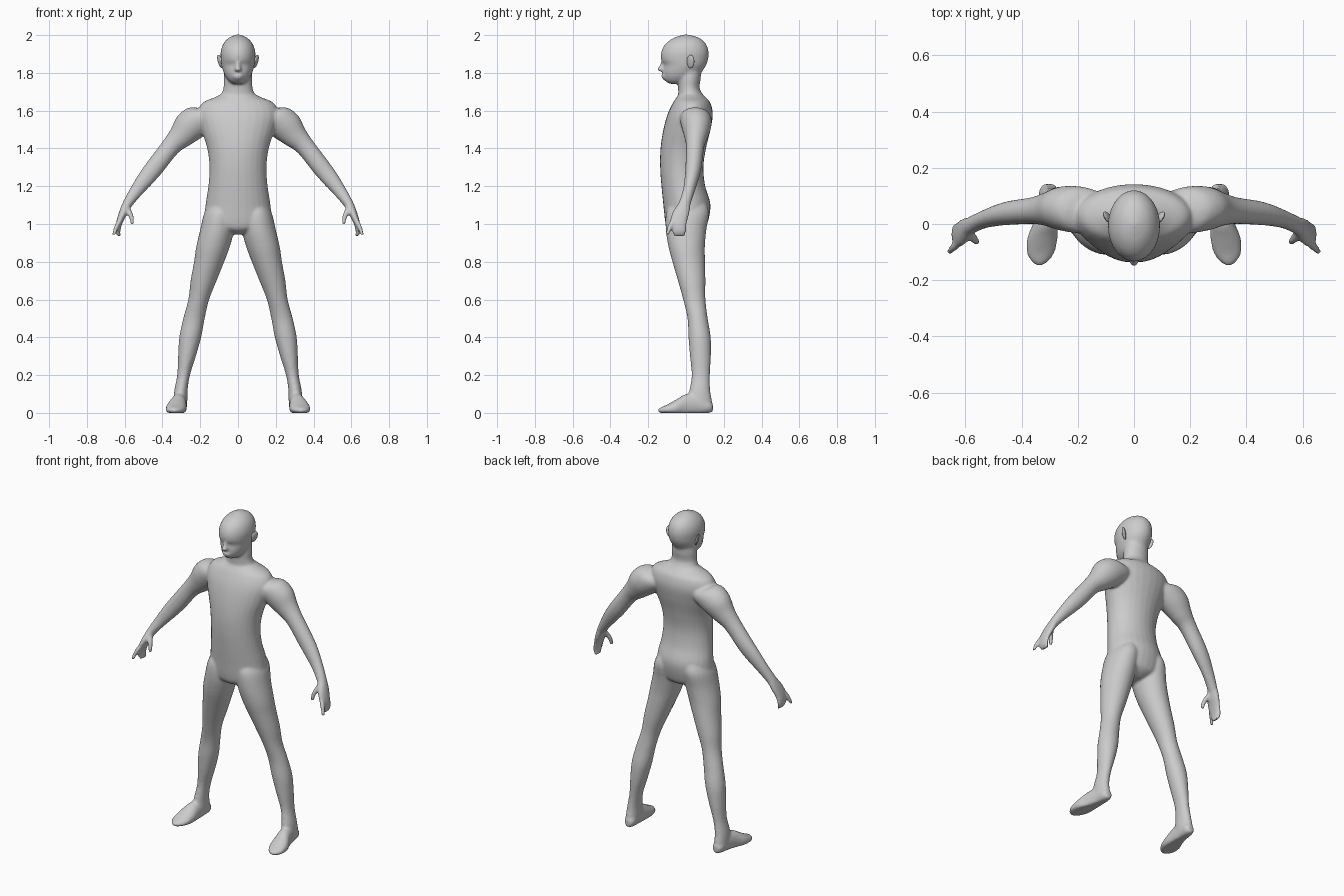
import bpy, bmesh, math
from mathutils import Vector

X, Y, Z = Vector((1, 0, 0)), Vector((0, 1, 0)), Vector((0, 0, 1))

skin = bpy.data.materials.new("plain grey")
skin.diffuse_color = (0.6, 0.6, 0.6, 1)


def smooth_rows(rows, steps=4):
    """Catmull-Rom resampling of a list of cross-sections."""
    out = []
    for i in range(len(rows) - 1):
        p0, p1, p2 = rows[max(i - 1, 0)], rows[i], rows[i + 1]
        p3 = rows[min(i + 2, len(rows) - 1)]
        for k in range(steps):
            t = k / steps
            out.append([0.5 * (2 * b + (c - a) * t + (2 * a - 5 * b + 4 * c - d) * t * t
                               + (3 * b - a - 3 * c + d) * t ** 3)
                        for a, b, c, d in zip(p0, p1, p2, p3)])
    return out + [list(rows[-1])]


def loft(bm, rows, u, v, side=1, n=28):
    """Closed tube through rows (x, y, z, radius along u, radius along v)."""
    rings = []
    for x, y, z, a, b in smooth_rows(rows):
        ring = []
        for k in range(n):
            t = math.tau * k / n
            p = Vector((x, y, z)) + u * (a * math.cos(t)) + v * (b * math.sin(t))
            ring.append(bm.verts.new((p.x * side, p.y, max(p.z, 0))))
        rings.append(ring)
    for r, s in zip(rings, rings[1:]):
        for k in range(n):
            bm.faces.new((r[k], r[(k + 1) % n], s[(k + 1) % n], s[k]))
    bm.faces.new(rings[0][::-1])
    bm.faces.new(rings[-1])


def upright(rows):
    """(x, z, front y, back y, half width) to loft rows."""
    return [(x, (f + b) / 2, z, w, (b - f) / 2) for x, z, f, b, w in rows]


torso = upright([
    (0, 0.945, -0.05, 0.05, 0.03), (0, 0.965, -0.09, 0.09, 0.10),
    (0, 1.00, -0.108, 0.113, 0.175), (0, 1.10, -0.12, 0.13, 0.172),
    (0, 1.20, -0.13, 0.102, 0.157), (0, 1.30, -0.137, 0.092, 0.151),
    (0, 1.40, -0.135, 0.106, 0.163), (0, 1.50, -0.12, 0.13, 0.195),
    (0, 1.58, -0.098, 0.142, 0.215), (0, 1.64, -0.07, 0.13, 0.19),
    (0, 1.67, -0.05, 0.105, 0.125), (0, 1.69, -0.035, 0.085, 0.085)])
neck = upright([
    (0, 1.62, -0.05, 0.10, 0.10), (0, 1.68, -0.042, 0.09, 0.09),
    (0, 1.72, -0.042, 0.072, 0.077), (0, 1.77, -0.045, 0.078, 0.076),
    (0, 1.82, -0.04, 0.08, 0.07)])
head = upright([
    (0, 1.742, -0.085, 0.0, 0.025), (0, 1.755, -0.108, 0.03, 0.046),
    (0, 1.78, -0.12, 0.066, 0.066), (0, 1.81, -0.122, 0.088, 0.079),
    (0, 1.842, -0.119, 0.107, 0.088), (0, 1.87, -0.132, 0.117, 0.091),
    (0, 1.91, -0.131, 0.12, 0.092), (0, 1.95, -0.112, 0.108, 0.08),
    (0, 1.98, -0.075, 0.079, 0.056), (0, 1.996, -0.035, 0.04, 0.028),
    (0, 2.003, -0.006, 0.008, 0.007)])
nose = upright([
    (0, 1.865, -0.132, -0.10, 0.009), (0, 1.84, -0.139, -0.10, 0.012),
    (0, 1.82, -0.153, -0.10, 0.018), (0, 1.808, -0.142, -0.10, 0.016)])
mouth = upright([
    (0, 1.80, -0.122, -0.08, 0.02), (0, 1.787, -0.132, -0.08, 0.03),
    (0, 1.772, -0.127, -0.08, 0.028), (0, 1.76, -0.115, -0.08, 0.02)])
leg = upright([
    (0.09, 1.12, -0.07, 0.10, 0.05), (0.098, 1.06, -0.105, 0.122, 0.08),
    (0.11, 0.97, -0.107, 0.108, 0.09), (0.132, 0.88, -0.093, 0.10, 0.089),
    (0.153, 0.80, -0.072, 0.101, 0.08), (0.182, 0.70, -0.043, 0.103, 0.069),
    (0.208, 0.60, -0.015, 0.103, 0.055), (0.233, 0.50, 0.008, 0.115, 0.057),
    (0.253, 0.40, 0.013, 0.131, 0.058), (0.27, 0.30, 0.021, 0.132, 0.047),
    (0.288, 0.20, 0.03, 0.126, 0.034), (0.302, 0.12, 0.018, 0.128, 0.035),
    (0.305, 0.06, 0.01, 0.138, 0.037), (0.306, 0.02, 0.02, 0.135, 0.033)])
foot = [(0.303, 0.142, 0.028, 0.018, 0.022), (0.304, 0.12, 0.035, 0.033, 0.037),
        (0.308, 0.06, 0.045, 0.037, 0.06), (0.316, 0.0, 0.038, 0.044, 0.062),
        (0.326, -0.05, 0.026, 0.054, 0.046), (0.332, -0.10, 0.018, 0.05, 0.026),
        (0.335, -0.13, 0.014, 0.033, 0.017), (0.336, -0.147, 0.012, 0.012, 0.01)]
arm = [(0.13, 0.045, 1.57, 0.06, 0.07), (0.19, 0.05, 1.56, 0.088, 0.083),
       (0.252, 0.055, 1.518, 0.087, 0.079), (0.305, 0.053, 1.46, 0.066, 0.061),
       (0.357, 0.048, 1.408, 0.051, 0.048), (0.437, 0.04, 1.305, 0.049, 0.043),
       (0.485, 0.031, 1.245, 0.045, 0.038), (0.535, 0.016, 1.18, 0.036, 0.032),
       (0.577, -0.003, 1.12, 0.028, 0.032), (0.595, -0.014, 1.09, 0.024, 0.034)]
hand = [(0.583, -0.006, 1.115, 0.025, 0.03), (0.605, -0.025, 1.065, 0.023, 0.045),
        (0.624, -0.038, 1.02, 0.018, 0.046), (0.634, -0.038, 0.985, 0.015, 0.04),
        (0.636, -0.036, 0.955, 0.013, 0.036), (0.628, -0.034, 0.934, 0.011, 0.03)]
finger = [(0.615, -0.06, 1.04, 0.014, 0.014), (0.637, -0.08, 1.00, 0.014, 0.014),
          (0.651, -0.092, 0.965, 0.012, 0.012), (0.657, -0.10, 0.94, 0.01, 0.009)]
thumb = [(0.588, -0.025, 1.09, 0.018, 0.02), (0.574, -0.048, 1.06, 0.016, 0.017),
         (0.563, -0.06, 1.03, 0.013, 0.013), (0.56, -0.066, 1.00, 0.01, 0.01)]

# Body: overlapping lofts fused into one continuous skin
bm = bmesh.new()
for rows in (torso, neck, head, nose, mouth):
    loft(bm, rows, X, Y)
across = Vector((0.77, 0, 0.64))
for side in (1, -1):
    loft(bm, leg, X, Y, side)
    loft(bm, foot, X, Z, side)
    loft(bm, arm, across, Y, side)
    loft(bm, hand, Vector((0.95, 0, 0.3)), Y, side)
    loft(bm, finger, X, Y, side, 14)
    loft(bm, thumb, X, Y, side, 14)
bmesh.ops.recalc_face_normals(bm, faces=bm.faces)
mesh = bpy.data.meshes.new("body")
bm.to_mesh(mesh)
bm.free()
mesh.materials.append(skin)
body = bpy.data.objects.new("body", mesh)
bpy.context.collection.objects.link(body)
remesh = body.modifiers.new("fuse", 'REMESH')
remesh.mode = 'VOXEL'
remesh.voxel_size = 0.007
remesh.use_smooth_shade = True
soften = body.modifiers.new("soften", 'SMOOTH')
soften.factor = 0.5
soften.iterations = 8

# Ears: flattened ovals leaning outwards
for side, name in ((1, "left_ear"), (-1, "right_ear")):
    bpy.ops.mesh.primitive_uv_sphere_add(segments=20, ring_count=12, radius=1,
                                         location=(0.094 * side, 0.024, 1.86))
    ear = bpy.context.object
    ear.name = name
    ear.scale = (0.009, 0.022, 0.037)
    ear.rotation_euler = (math.radians(-12), math.radians(14 * side), math.radians(-28 * side))
    ear.data.materials.append(skin)
    bpy.ops.object.shade_smooth()
